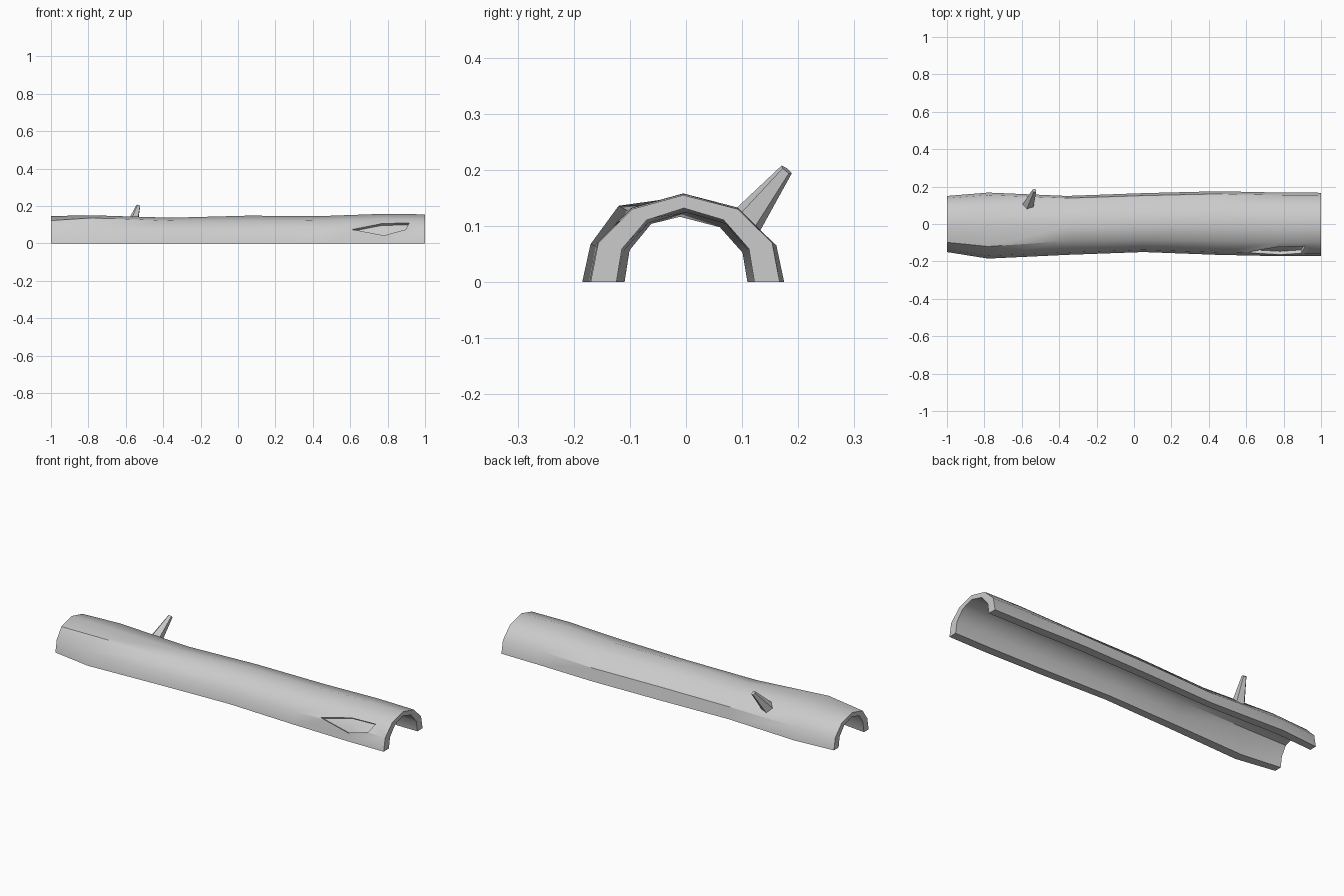
import bpy, bmesh, math
from mathutils import Vector, Matrix

if "Cube" in bpy.data.objects:
    bpy.data.objects.remove(bpy.data.objects["Cube"])


def finish(name, bm):
    bmesh.ops.recalc_face_normals(bm, faces=bm.faces)
    me = bpy.data.meshes.new(name)
    bm.to_mesh(me)
    bm.free()
    ob = bpy.data.objects.new(name, me)
    bpy.context.collection.objects.link(ob)
    return ob


# Log stations: x, front width, back width, height, ridge y, ridge z, crown y
stations = [
    (-1.00, .150, .150, .146, -.098, .122, -.010),
    (-0.78, .185, .168, .150, -.120, .136, -.020),
    (-0.36, .165, .150, .137, -.092, .121, -.015),
    (0.05, .150, .165, .148, -.085, .122, -.005),
    (0.45, .165, .175, .146, -.092, .124, .000),
    (0.78, .172, .168, .158, -.098, .132, -.005),
    (1.00, .170, .167, .155, -.096, .130, -.005),
]


def section(x, yf, yb, h, ry, rz, cy):
    outer = [(-yf, 0), (-yf * .92, h * .45), (ry, rz), (cy, h),
             (yb * .55, h * .84), (yb * .92, h * .45), (yb, 0)]
    inner = [(y * .73, z * .85) for y, z in reversed(outer)]
    return [(x, y, z) for y, z in outer + inner]


# Hollow half log, lofted through the stations
bm = bmesh.new()
rings = [[bm.verts.new(p) for p in section(*s)] for s in stations]
n = len(rings[0])
for a, b in zip(rings, rings[1:]):
    for i in range(n):
        j = (i + 1) % n
        bm.faces.new((a[i], a[j], b[j], b[i]))
for r in (rings[0], rings[-1]):
    for i in range(n // 2 - 1):
        bm.faces.new((r[i], r[i + 1], r[n - 2 - i], r[n - 1 - i]))
log = finish("hollow_log", bm)

# Shallow knot recess in the front wall: cutter follows the wall surface
knot = [(.60, .075, -.153), (.77, .108, -.123), (.92, .110, -.118),
        (.90, .073, -.155), (.78, .040, -.163)]
inward = Vector((0, .84, -.54))
bm = bmesh.new()
floor, cap = [], []
centre = Vector((.79, -.146, .08))
for x, z, y in knot:
    p = Vector((x, y, z))
    floor.append(bm.verts.new(p.lerp(centre, .06) + inward * .019))
    cap.append(bm.verts.new(p - inward * .03))
mid = bm.verts.new(centre + inward * .019)
top = bm.verts.new(centre - inward * .04)
for i in range(5):
    j = (i + 1) % 5
    bm.faces.new((floor[i], floor[j], cap[j], cap[i]))
    bm.faces.new((floor[j], floor[i], mid))
    bm.faces.new((cap[i], cap[j], top))
cutter = finish("knot_cutter", bm)
mod = log.modifiers.new("knot", 'BOOLEAN')
mod.operation = 'DIFFERENCE'
mod.solver = 'EXACT'
mod.object = cutter
bpy.context.view_layer.objects.active = log
log.select_set(True)
bpy.ops.object.modifier_apply(modifier=mod.name)
bpy.data.objects.remove(cutter)
bpy.ops.object.shade_smooth_by_angle(angle=math.radians(35))

# Broken branch stub on the back
start, end = Vector((-.565, .100, .098)), Vector((-.533, .179, .200))
axis = end - start
bm = bmesh.new()
bmesh.ops.create_cone(
    bm, cap_ends=True, segments=5, radius1=.033, radius2=.012, depth=axis.length,
    matrix=Matrix.Translation((start + end) / 2) @ axis.to_track_quat('Z', 'Y').to_matrix().to_4x4())
finish("branch_stub", bm)
